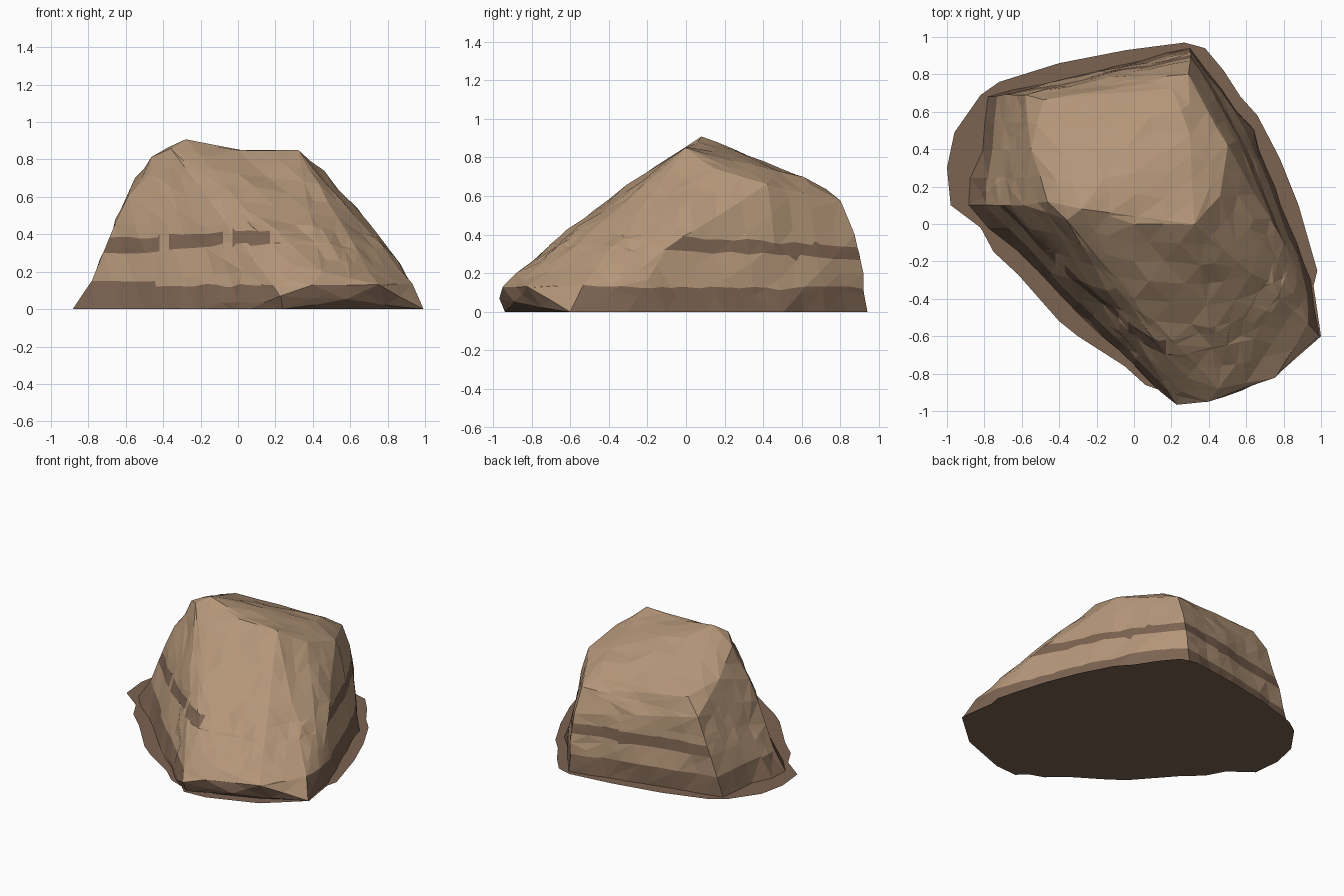
import bpy, bmesh, math
from mathutils import Vector, noise

if "Cube" in bpy.data.objects:
    bpy.data.objects.remove(bpy.data.objects["Cube"])


def material(name, r, g, b):
    lin = [((c / 255 + 0.055) / 1.055) ** 2.4 for c in (r, g, b)]
    m = bpy.data.materials.new(name)
    m.diffuse_color = (*lin, 1)
    m.use_nodes = True
    m.node_tree.nodes["Principled BSDF"].inputs["Base Color"].default_value = m.diffuse_color
    return m


tan = material("tan_stone", 180, 150, 121)
brown = material("brown_stone", 124, 99, 81)


def add_object(name, bm, mats):
    me = bpy.data.meshes.new(name)
    bm.to_mesh(me)
    bm.free()
    for m in mats:
        me.materials.append(m)
    ob = bpy.data.objects.new(name, me)
    bpy.context.collection.objects.link(ob)


# Boulder: main corners, wrapped in a convex hull
corners = [
    (-.28, .08, .91), (-.36, .02, .86), (0, 0, .855), (.32, 0, .84),      # crest
    (-.46, .12, .81), (-.25, -.15, .70), (.17, -.70, .35),                # left front edge
    (0, -.40, .585), (.45, -.88, .20),                                    # front slope
    (-.59, .10, .60), (-.85, .10, 0), (-.55, .40, .70), (-.78, .68, 0),   # left wall
    (-.40, -.38, 0), (.06, -.82, 0),                                      # left front foot
    (-.48, .66, .65), (-.58, .69, .54), (.20, .73, .64),                  # back rim
    (.29, .80, .575), (.30, .87, .40), (.30, .48, .735),
    (.46, .15, .74), (.59, -.12, .555), (.77, -.20, .37), (.93, -.53, .14),  # right shoulder
    (.30, .94, 0), (.50, .42, .66), (.80, -.10, .33), (.93, -.38, .11),   # right wall
    (.95, -.30, 0), (.63, .50, 0), (.99, -.60, 0),
    (.23, -.96, .07), (.40, -.95, .13), (.58, -.895, .05), (.75, -.82, .13),  # front toe
    (.24, -.93, 0), (.70, -.76, 0),
]
bm = bmesh.new()
for c in corners:
    bm.verts.new(c)
bmesh.ops.convex_hull(bm, input=bm.verts)
bmesh.ops.delete(bm, geom=[v for v in bm.verts if not v.link_faces], context='VERTS')
bmesh.ops.recalc_face_normals(bm, faces=bm.faces)
bmesh.ops.delete(bm, geom=[f for f in bm.faces if f.normal.z < -.99], context='FACES')

# Tag walls: 1 = fully banded, 2 = base band only, 0 = plain slopes
for f in bm.faces:
    n = f.normal
    f.material_index = 0 if n.z > .52 else 2 if n.x < -.8 else 1

# Break the hull into facets
for _ in range(4):
    long_edges = [e for e in bm.edges if e.calc_length() > .2]
    if not long_edges:
        break
    bmesh.ops.subdivide_edges(bm, edges=long_edges, cuts=1)
    bmesh.ops.triangulate(bm, faces=bm.faces)
bm.normal_update()
for v in bm.verts:
    n = v.normal.copy()
    if v.co.z < .01:
        n.z = 0
    amount = noise.noise(v.co * 5) * .018 + noise.noise(v.co * 13) * .012
    v.co += n * amount
    # Dip in the crest, flare at the left corner
    v.co.z = min(v.co.z, .85 + max(0, -v.co.x) * .22)
    if v.co.z < .01 and v.co.x < -.7 and v.co.y < .25:
        v.co.x *= 1.05


def level(p):
    """Height measured across the slightly tilted strata."""
    return p.z + .05 * p.y


# Wavy strata lines
LOW, HIGH = .315, .385
tilt = Vector((0, .05, 1)).normalized()
for h, no in ((.125, Vector((0, 0, 1))), (LOW, tilt), (HIGH, tilt)):
    cut = bmesh.ops.bisect_plane(bm, geom=bm.verts[:] + bm.edges[:] + bm.faces[:],
                                 plane_co=(0, 0, h), plane_no=no, dist=1e-5)
    for v in cut['geom_cut']:
        if isinstance(v, bmesh.types.BMVert):
            v.co.z += noise.noise(v.co * 9) * .018

# Gaps that split the stripe on the left front wall
GAPS = [(-.42, -.37), (-.08, -.03), (.17, .6)]
for x in (-.42, -.37, -.08, -.03, .17):
    faces = [f for f in bm.faces if f.calc_center_median().y < .05
             and .29 < level(f.calc_center_median()) < .41]
    geom = faces + list({e for f in faces for e in f.edges}) + list({v for f in faces for v in f.verts})
    bmesh.ops.bisect_plane(bm, geom=geom, plane_co=(x, 0, 0), plane_no=(1, 0, 0), dist=1e-5)

# Paint the strata
for f in bm.faces:
    c = f.calc_center_median()
    lo = min(level(v.co) for v in f.verts)
    hi = max(level(v.co) for v in f.verts)
    tag = f.material_index
    if tag == 0 and c.y < 0 and -.65 < c.x < .17 and c.z < .45:
        tag = 1
    base = tag > 0 and max(v.co.z for v in f.verts) < .155
    stripe = tag == 1 and lo > LOW - .025 and hi < HIGH + .025
    if c.y < 0 and c.x < .6 and any(a < c.x < b for a, b in GAPS):
        stripe = False
    if c.x > .6 and c.y < -.16:
        stripe = False
    f.material_index = 1 if base or stripe else 0
bmesh.ops.triangulate(bm, faces=bm.faces)
add_object("boulder", bm, [tan, brown])

# Flat footing under the boulder
outline = [(.23, -.96), (.40, -.95), (.75, -.82), (1, -.6), (.96, -.33), (.98, -.25), (.88, .10),
           (.78, .35), (.66, .58), (.57, .68), (.48, .82), (.38, .94), (.27, .97), (-.04, .93),
           (-.40, .86), (-.72, .76), (-.82, .69), (-.96, .49), (-1, .3), (-.98, .1), (-.82, -.02),
           (-.75, -.15), (-.62, -.27), (-.40, -.52), (-.30, -.60), (-.05, -.76), (.06, -.86), (.17, -.90)]
bm = bmesh.new()
bm.faces.new([bm.verts.new((x, y, 0)) for x, y in outline])
add_object("footing", bm, [brown])
